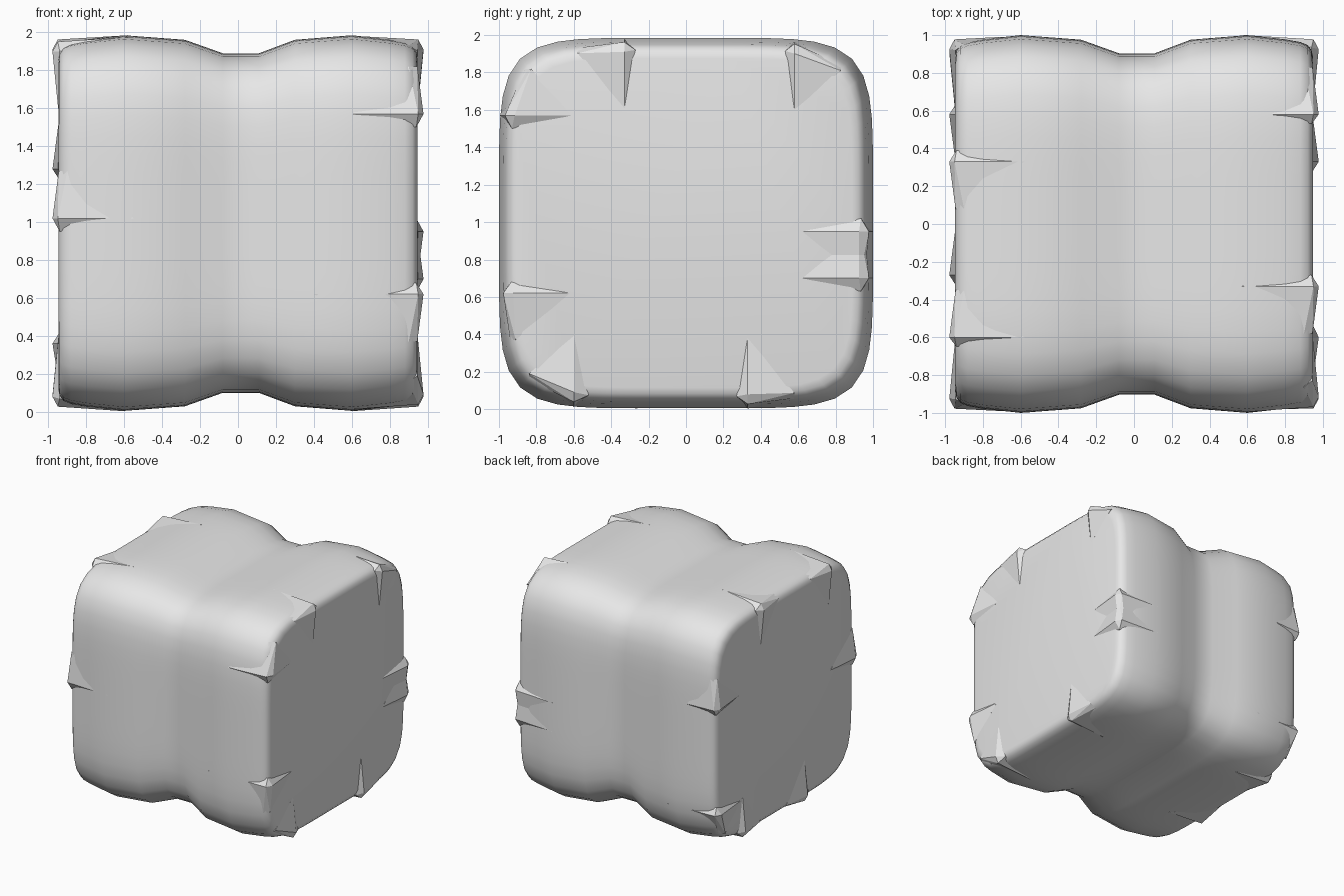
import bpy
import bmesh
import math
from mathutils import Vector

cube = bpy.data.objects.get("Cube")
if cube:
    bpy.data.objects.remove(cube, do_unlink=True)

MID_Z = 0.995
POWER = 5.8       # squareness of the bulging cross-section
SIDES = 72

grey = bpy.data.materials.new("light_grey")
grey.use_nodes = True
grey.diffuse_color = (0.8, 0.8, 0.8, 1)
grey.node_tree.nodes["Principled BSDF"].inputs["Base Color"].default_value = (0.8, 0.8, 0.8, 1)

# Lengthwise profile: (x, half height), two lobes with a narrow waist
PROFILE = [(-0.947, 0.88), (-0.94, 0.912), (-0.92, 0.938), (-0.88, 0.954), (-0.8, 0.968),
           (-0.6, 0.99), (-0.28, 0.966), (-0.08, 0.895), (0.11, 0.895), (0.3, 0.966),
           (0.6, 0.99), (0.8, 0.968), (0.88, 0.954), (0.92, 0.938), (0.94, 0.912), (0.947, 0.88)]


def half_size(x):
    for (x0, h0), (x1, h1) in zip(PROFILE, PROFILE[1:]):
        if x0 <= x <= x1:
            return h0 + (h1 - h0) * (x - x0) / (x1 - x0)
    return PROFILE[-1][1]


def surface(x, u):
    """Distance of the bulging side from the axis, at u across it."""
    h = half_size(x)
    return h * max(0.0, 1 - abs(u / h) ** POWER) ** (1 / POWER)


def finish(bm, name):
    bmesh.ops.recalc_face_normals(bm, faces=bm.faces[:])
    mesh = bpy.data.meshes.new(name)
    bm.to_mesh(mesh)
    bm.free()
    mesh.materials.append(grey)
    obj = bpy.data.objects.new(name, mesh)
    bpy.context.collection.objects.link(obj)
    return obj


# Soft block: cross-sections lofted along x
bm = bmesh.new()
rings = []
for x, h in PROFILE:
    ring = []
    for i in range(SIDES):
        a = math.tau * i / SIDES
        c, s = math.cos(a), math.sin(a)
        r = h * (abs(c) ** POWER + abs(s) ** POWER) ** (-1 / POWER)
        ring.append(bm.verts.new((x, 1.01 * r * c, MID_Z + r * s)))
    rings.append(ring)
for a, b in zip(rings, rings[1:]):
    for i in range(SIDES):
        j = (i + 1) % SIDES
        bm.faces.new((a[i], a[j], b[j], b[i]))
bm.faces.new(rings[0])
bm.faces.new(rings[-1])
block = finish(bm, "soft_block")
bpy.ops.object.select_all(action='DESELECT')
block.select_set(True)
bpy.context.view_layer.objects.active = block
bpy.ops.object.shade_smooth_by_angle(angle=math.radians(50))


# Fold: raised lip on an end edge, steep on the foot side, tapering on the other
def fold(name, edge, end, lip, foot, reach, cap_reach=0.33):
    if edge in ("front", "back"):
        lip, foot = lip - MID_Z, foot - MID_Z
    tail = lip + math.copysign(0.25, lip - foot)
    tail = max(-0.84, min(0.84, tail))
    out = surface(0.9, lip)
    points = [(0.978, lip, out - 0.03), (0.95, lip, out + 0.022),
              (0.94, foot, surface(0.92, foot) - 0.012),
              (reach, lip, surface(reach, lip) + 0.002),
              (0.948, lip, out - cap_reach),
              (0.945, tail, surface(0.92, tail) - 0.02),
              (0.9, tail, surface(0.9, tail)),
              (0.75, lip, out - 0.15)]
    bm = bmesh.new()
    for x, u, n in points:
        if edge in ("front", "back"):
            n *= 1.01
            p = Vector((end * x, -n if edge == "front" else n, MID_Z + u))
        else:
            p = Vector((end * x, u, MID_Z + (n if edge == "top" else -n)))
        bm.verts.new(p)
    bmesh.ops.convex_hull(bm, input=bm.verts[:])
    loose = [v for v in bm.verts if not v.link_faces]
    bmesh.ops.delete(bm, geom=loose, context='VERTS')
    finish(bm, name)


# edge, end, lip position, foot position, reach towards the waist
FOLDS = [
    ("front", 1, 1.57, 1.50, 0.60),
    ("front", 1, 0.62, 0.68, 0.40),
    ("front", -1, 1.02, 0.95, 0.55),
    ("back", 1, 0.95, 1.02, 0.58),
    ("back", 1, 0.70, 0.63, 0.58),
    ("back", -1, 1.28, 1.22, 0.70),
    ("back", -1, 0.36, 0.42, 0.50),
    ("top", 1, -0.33, -0.27, 0.57),
    ("top", 1, 0.58, 0.53, 0.73),
    ("top", -1, 0.33, 0.39, 0.58),
    ("top", -1, -0.60, -0.65, 0.58),
    ("bottom", 1, -0.60, -0.52, 0.60),
    ("bottom", 1, 0.33, 0.27, 0.60),
    ("bottom", -1, 0.58, 0.64, 0.60),
    ("bottom", -1, -0.27, -0.33, 0.60),
]
for i, (edge, end, lip, foot, reach) in enumerate(FOLDS):
    side = "left" if end > 0 else "right"
    fold(f"{side}_{edge}_fold_{i + 1}", edge, end, lip, foot, reach)
